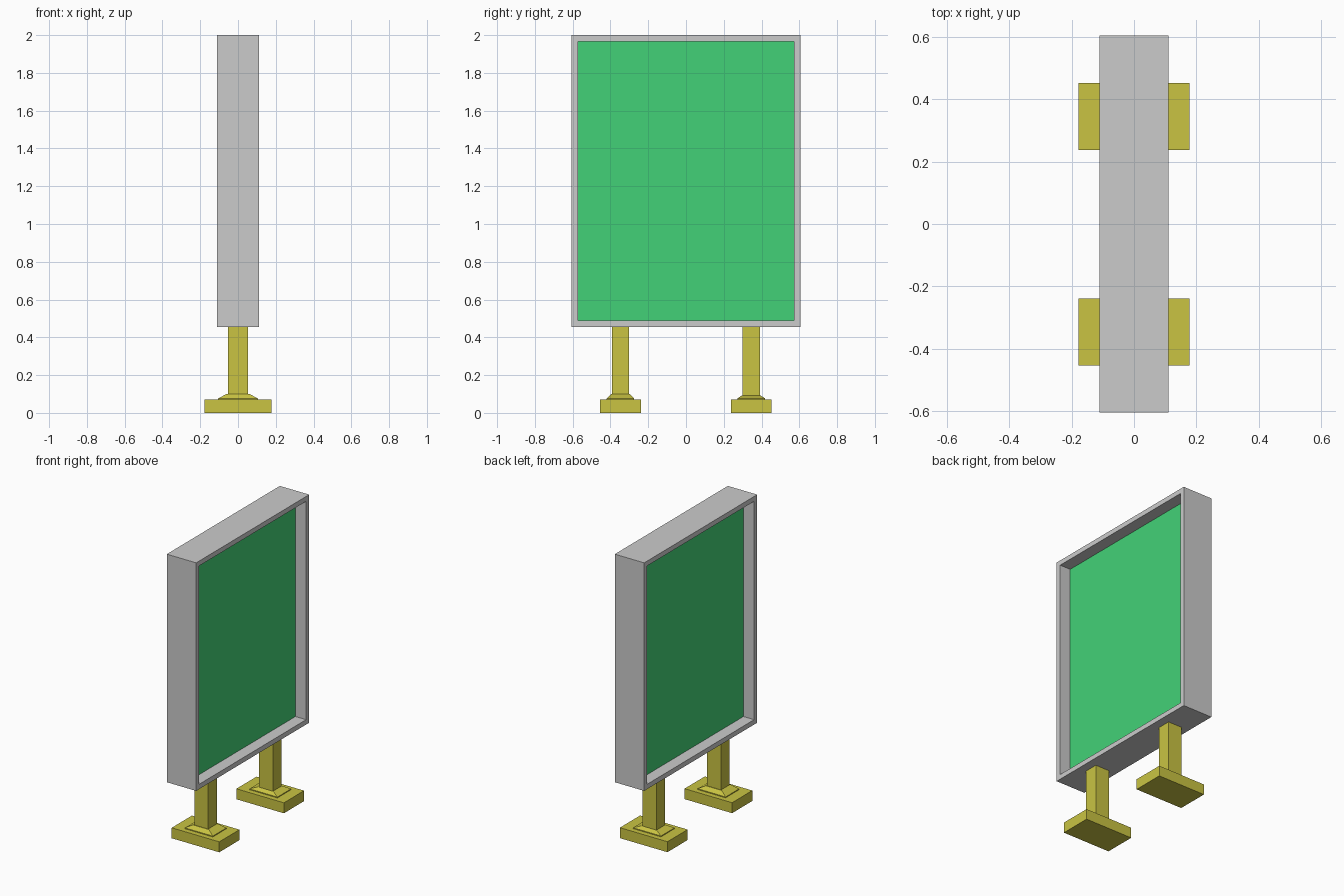
import bpy, bmesh

if "Cube" in bpy.data.objects:
    bpy.data.objects.remove(bpy.data.objects["Cube"])


def material(name, rgb):
    m = bpy.data.materials.new(name)
    m.diffuse_color = (*rgb, 1)
    m.use_nodes = True
    m.node_tree.nodes["Principled BSDF"].inputs["Base Color"].default_value = m.diffuse_color
    return m


def finish(name, bm, mat=None):
    bmesh.ops.recalc_face_normals(bm, faces=bm.faces)
    mesh = bpy.data.meshes.new(name)
    bm.to_mesh(mesh)
    bm.free()
    ob = bpy.data.objects.new(name, mesh)
    bpy.context.collection.objects.link(ob)
    if mat:
        mesh.materials.append(mat)
    return ob


def stack(name, cy, sections, mat=None):
    """Solid of rectangular sections (half x, half y, z) joined bottom to top."""
    bm = bmesh.new()
    rings = [[bm.verts.new((sx * hx, cy + sy * hy, z))
              for sx, sy in ((-1, -1), (1, -1), (1, 1), (-1, 1))]
             for hx, hy, z in sections]
    for a, b in zip(rings, rings[1:]):
        for i in range(4):
            j = (i + 1) % 4
            bm.faces.new((a[i], a[j], b[j], b[i]))
    bm.faces.new(rings[0][::-1])
    bm.faces.new(rings[-1])
    return finish(name, bm, mat)


green = material("green", (0.055, 0.64, 0.184))
olive = material("olive", (0.588, 0.549, 0.055))

BOTTOM, TOP, HALF_W, HALF_D = 0.455, 2.0, 0.605, 0.11
RIM = 0.033      # rim width around the display
PANEL = 0.03     # half thickness of the recessed display

# Open rectangular frame, recessed on both sides
bm = bmesh.new()
loops = []
for x, inset in ((-HALF_D, 0), (HALF_D, 0), (HALF_D, RIM), (-HALF_D, RIM)):
    w, lo, hi = HALF_W - inset, BOTTOM + inset, TOP - inset
    loops.append([bm.verts.new((x, y, z))
                  for y, z in ((-w, lo), (w, lo), (w, hi), (-w, hi))])
for k in range(4):
    a, b = loops[k], loops[(k + 1) % 4]
    for i in range(4):
        j = (i + 1) % 4
        bm.faces.new((a[i], a[j], b[j], b[i]))
finish("frame", bm)

# Green display panel, seen from both sides
w = HALF_W - RIM
stack("display_panel", 0, [(PANEL, w, BOTTOM + RIM), (PANEL, w, TOP - RIM)], green)

# Two feet: base block, sloped mounting flange and post
for side, cy, flange_top in (("left", -0.347, 0.1), ("right", 0.345, 0.092)):
    stack(side + "_base", cy, [(0.178, 0.108, 0), (0.178, 0.108, 0.071)], olive)
    stack(side + "_flange", cy, [(0.105, 0.073, 0.071), (0.105, 0.073, 0.077),
                                 (0.06, 0.05, flange_top)], olive)
    stack(side + "_post", cy, [(0.052, 0.046, 0.071), (0.052, 0.046, BOTTOM)], olive)
